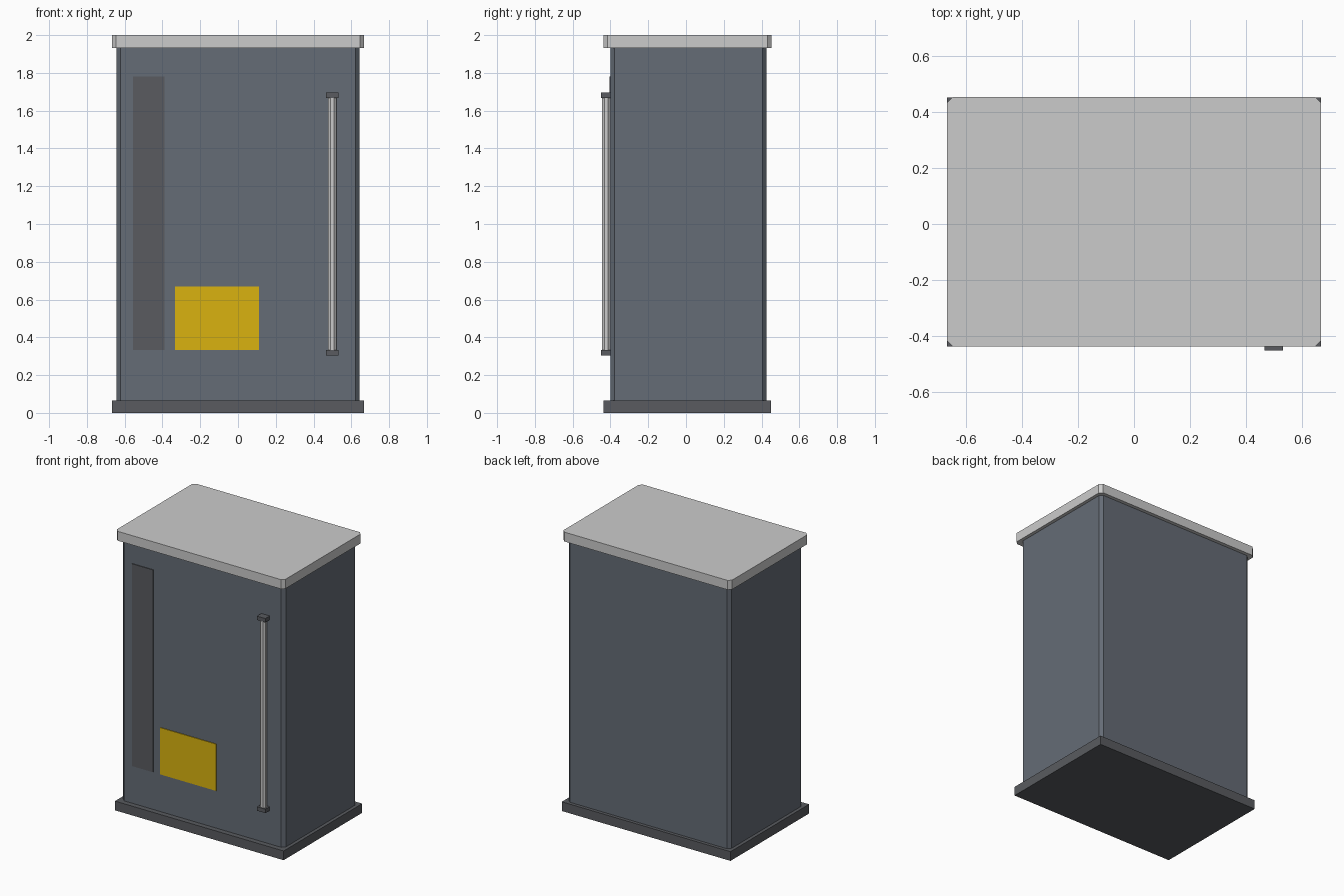
import bpy, bmesh, math

if "Cube" in bpy.data.objects:
    bpy.data.objects.remove(bpy.data.objects["Cube"])


def material(name, rgb):
    m = bpy.data.materials.new(name)
    m.diffuse_color = (*rgb, 1)
    m.use_nodes = True
    m.node_tree.nodes["Principled BSDF"].inputs["Base Color"].default_value = m.diffuse_color
    return m


BODY = material("slate_grey", (0.13, 0.15, 0.18))
DARK = material("dark_grey", (0.10, 0.105, 0.115))
LIGHT = material("light_grey", (0.52, 0.53, 0.53))
YELLOW = material("yellow", (0.70, 0.45, 0.005))


def box(name, x, y, z, mat, chamfer=0):
    """Box from (min, max) ranges; chamfer cuts the four upright edges."""
    bm = bmesh.new()
    bmesh.ops.create_cube(bm, size=1)
    for v in bm.verts:
        for i, (lo, hi) in enumerate((x, y, z)):
            v.co[i] = hi if v.co[i] > 0 else lo
    if chamfer:
        upright = [e for e in bm.edges
                   if abs(e.verts[0].co.z - e.verts[1].co.z) > 1e-4]
        bmesh.ops.bevel(bm, geom=upright, offset=chamfer, segments=1,
                        affect='EDGES', profile=0.5)
    me = bpy.data.meshes.new(name)
    bm.to_mesh(me)
    bm.free()
    me.materials.append(mat)
    ob = bpy.data.objects.new(name, me)
    bpy.context.collection.objects.link(ob)
    return ob


# cabinet: plinth, chamfered body, chamfered lid
box("plinth", (-0.667, 0.667), (-0.437, 0.45), (0, 0.066), DARK)
box("body", (-0.643, 0.643), (-0.40, 0.426), (0.066, 1.933), BODY, 0.022)
box("lid", (-0.667, 0.667), (-0.437, 0.452), (1.933, 2.0), LIGHT, 0.021)

# thin panels on the front
box("dark_panel", (-0.556, -0.389), (-0.405, -0.395), (0.334, 1.78), DARK)
box("yellow_label", (-0.334, 0.111), (-0.405, -0.395), (0.334, 0.668), YELLOW)

# handle: octagonal bar between two end brackets
bpy.ops.mesh.primitive_cylinder_add(
    vertices=8, radius=0.0222 / math.cos(math.pi / 8), depth=1.35,
    location=(0.498, -0.422, 1.0), rotation=(0, 0, math.pi / 8))
bar = bpy.context.object
bar.name = "handle_bar"
bar.data.materials.append(LIGHT)
for name, z in (("handle_bracket_bottom", 0.305), ("handle_bracket_top", 1.668)):
    box(name, (0.465, 0.531), (-0.45, -0.398), (z, z + 0.028), DARK)
